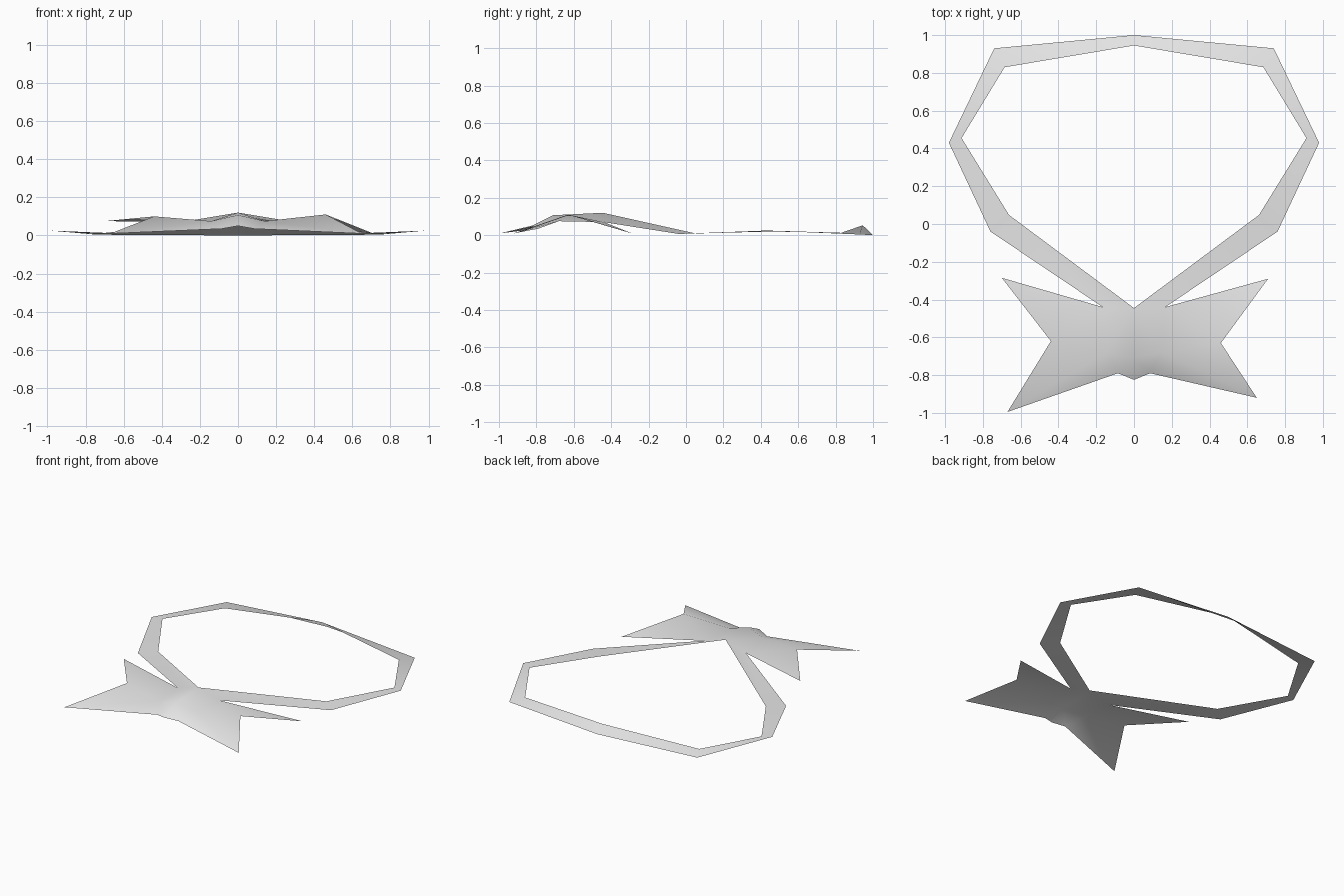
import bpy, bmesh
from mathutils import Vector

cube = bpy.data.objects.get("Cube")
if cube:
    bpy.data.objects.remove(cube, do_unlink=True)

# Plain grey cloth
grey = bpy.data.materials.new("grey_cloth")
grey.use_nodes = True
colour = (0.8, 0.8, 0.8, 1.0)
grey.diffuse_color = colour
grey.node_tree.nodes["Principled BSDF"].inputs["Base Color"].default_value = colour

bm = bmesh.new()


def face(*points):
    """Add one face that looks upwards."""
    f = bm.faces.new([bm.verts.new(Vector(p)) for p in points])
    f.normal_update()
    if f.normal.z < 0:
        f.normal_flip()
    f.smooth = True


def strip(edge_a, edge_b):
    """Bridge two edges of a band with quads."""
    for i in range(len(edge_a) - 1):
        face(edge_a[i], edge_a[i + 1], edge_b[i + 1], edge_b[i])


# Centre line of the knot, shared by both halves
knot_back, knot_mid, knot_front = (0, -.445, .12), (0, -.71, .107), (0, -.825, .05)

# Tips of the bow differ slightly from side to side: back tip, notch, front tip
tips = {
    1: [(.71, -.29, .01), (.46, -.63, .11), (.65, -.92, .01)],
    -1: [(-.70, -.285, .075), (-.44, -.62, .10), (-.67, -.995, .01)],
}

for s in (1, -1):
    side_back, side_mid, side_front = (s * .165, -.44, .07), (s * .14, -.68, .075), (s * .085, -.79, .035)

    # Loop band, from the knot round to the far middle
    outer = [side_back, (s * .76, -.04, .007), (s * .98, .43, .025), (s * .74, .93, .004), (0, 1, .0)]
    inner = [knot_back, (s * .662, .048, .01), (s * .913, .455, .02), (s * .685, .83, .013), (0, .945, .053)]
    strip(outer, inner)

    # Knot half and bow wing
    side = [side_back, side_mid, side_front]
    strip([knot_back, knot_mid, knot_front], side)
    strip(side, tips[s])

bmesh.ops.remove_doubles(bm, verts=bm.verts, dist=0.0005)
mesh = bpy.data.meshes.new("ribbon_bow")
bm.to_mesh(mesh)
bm.free()
mesh.materials.append(grey)
bpy.context.collection.objects.link(bpy.data.objects.new("ribbon_bow", mesh))
